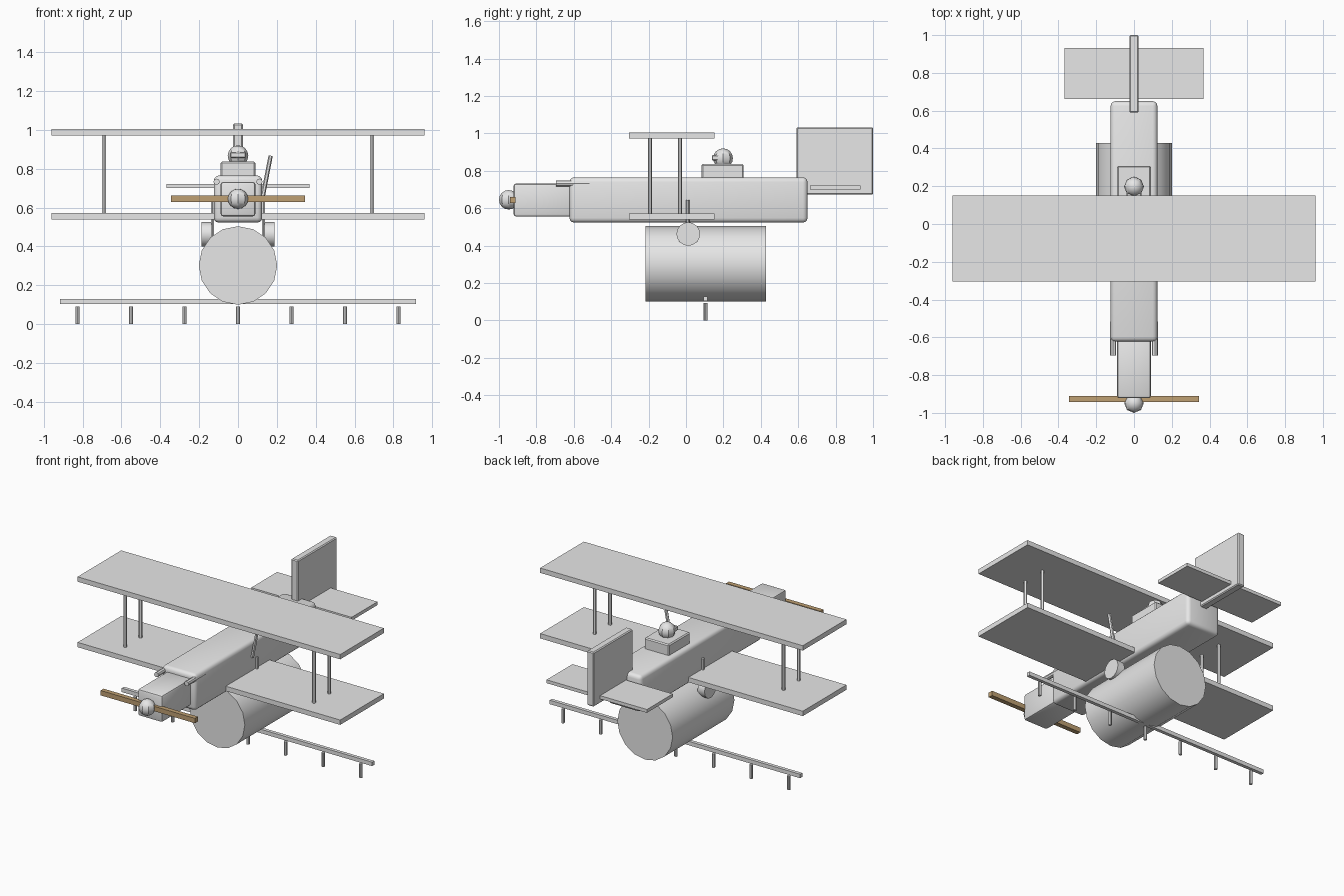
import bpy
import math
from mathutils import Vector

cube = bpy.data.objects.get("Cube")
if cube:
    bpy.data.objects.remove(cube, do_unlink=True)


def material(name, rgb):
    mat = bpy.data.materials.new(name)
    mat.use_nodes = True
    mat.diffuse_color = (*rgb, 1)
    mat.node_tree.nodes["Principled BSDF"].inputs["Base Color"].default_value = (*rgb, 1)
    return mat


GREY = material("plain grey", (0.8, 0.8, 0.8))
WOOD = material("propeller wood", (0.52, 0.35, 0.17))


def finish(name, mat=GREY, bevel=0, segments=2):
    """Name, colour, bevel and shade the active object."""
    obj = bpy.context.object
    obj.name = name
    obj.data.materials.append(mat)
    bpy.ops.object.transform_apply(location=False, rotation=False, scale=True)
    if bevel:
        mod = obj.modifiers.new("rounded edges", "BEVEL")
        mod.width = bevel
        mod.segments = segments
        bpy.ops.object.modifier_apply(modifier=mod.name)
    bpy.ops.object.shade_smooth_by_angle(angle=math.radians(35))
    return obj


def box(name, x, y, z, **style):
    """Box from (low, high) ranges on each axis."""
    ranges = (x, y, z)
    bpy.ops.mesh.primitive_cube_add(size=1, location=[(a + b) / 2 for a, b in ranges])
    bpy.context.object.scale = [b - a for a, b in ranges]
    return finish(name, **style)


def rod(name, start, end, radius, sides):
    """Cylinder between two points."""
    start, end = Vector(start), Vector(end)
    axis = end - start
    bpy.ops.mesh.primitive_cylinder_add(
        vertices=sides, radius=radius, depth=axis.length, location=(start + end) / 2,
        rotation=axis.to_track_quat("Z", "Y").to_euler())
    return finish(name)


def ball(name, centre, radius):
    bpy.ops.mesh.primitive_uv_sphere_add(segments=8, ring_count=8, radius=radius, location=centre)
    return finish(name)


# Fuselage, cowl, spinner and propeller
box("fuselage", (-0.124, 0.124), (-0.623, 0.65), (0.523, 0.765), bevel=0.025, segments=3)
box("engine_cowl", (-0.09, 0.09), (-0.922, -0.6), (0.555, 0.732), bevel=0.014)
ball("spinner", (0, -0.948, 0.645), 0.052)
box("propeller", (-0.345, 0.345), (-0.942, -0.911), (0.629, 0.661), mat=WOOD)

# Wings
for name, z in (("lower_wing", 0.555), ("upper_wing", 0.988)):
    box(name, (-0.96, 0.96), (-0.304, 0.152), (z - 0.016, z + 0.016))

# Tail
box("tailplane", (-0.367, 0.367), (0.662, 0.932), (0.7, 0.722))
box("tail_fin", (-0.025, 0.025), (0.59, 1.0), (0.672, 1.032), bevel=0.006, segments=1)

# Cockpit and pilot
box("cockpit", (-0.09, 0.09), (0.083, 0.308), (0.75, 0.836), bevel=0.007, segments=1)
ball("pilot_head", (0, 0.198, 0.867), 0.053)
box("pilot_goggles", (-0.04, 0.04), (0.138, 0.19), (0.855, 0.885), bevel=0.005, segments=1)

# Paired parts: wing struts, guns, wheels and wheel legs
for side, s in (("left", 1), ("right", -1)):
    for place, y in (("front", -0.192), ("rear", -0.032)):
        rod(f"{side}_{place}_wing_strut", (s * 0.69, y, 0.56), (s * 0.69, y, 0.985), 0.011, 6)
    rod(f"{side}_gun", (s * 0.11, -0.695, 0.733), (s * 0.11, -0.515, 0.733), 0.016, 8)
    rod(f"{side}_wheel", (s * 0.137, 0.012, 0.462), (s * 0.188, 0.012, 0.462), 0.063, 16)
    rod(f"{side}_wheel_leg", (s * 0.131, 0.01, 0.44), (s * 0.131, 0.01, 0.645), 0.009, 6)

# Slanted lever beside the fuselage
rod("side_lever", (0.128, -0.032, 0.66), (0.168, -0.032, 0.867), 0.011, 6)

# Tank and spray boom with its nozzles
rod("tank", (0, -0.217, 0.302), (0, 0.428, 0.302), 0.202, 16)
box("spray_boom", (-0.915, 0.915), (0.093, 0.116), (0.103, 0.129))
for i in range(-3, 4):
    x = i * 0.275
    rod("spray_nozzle", (x, 0.105, 0), (x, 0.105, 0.092), 0.0105, 8)
